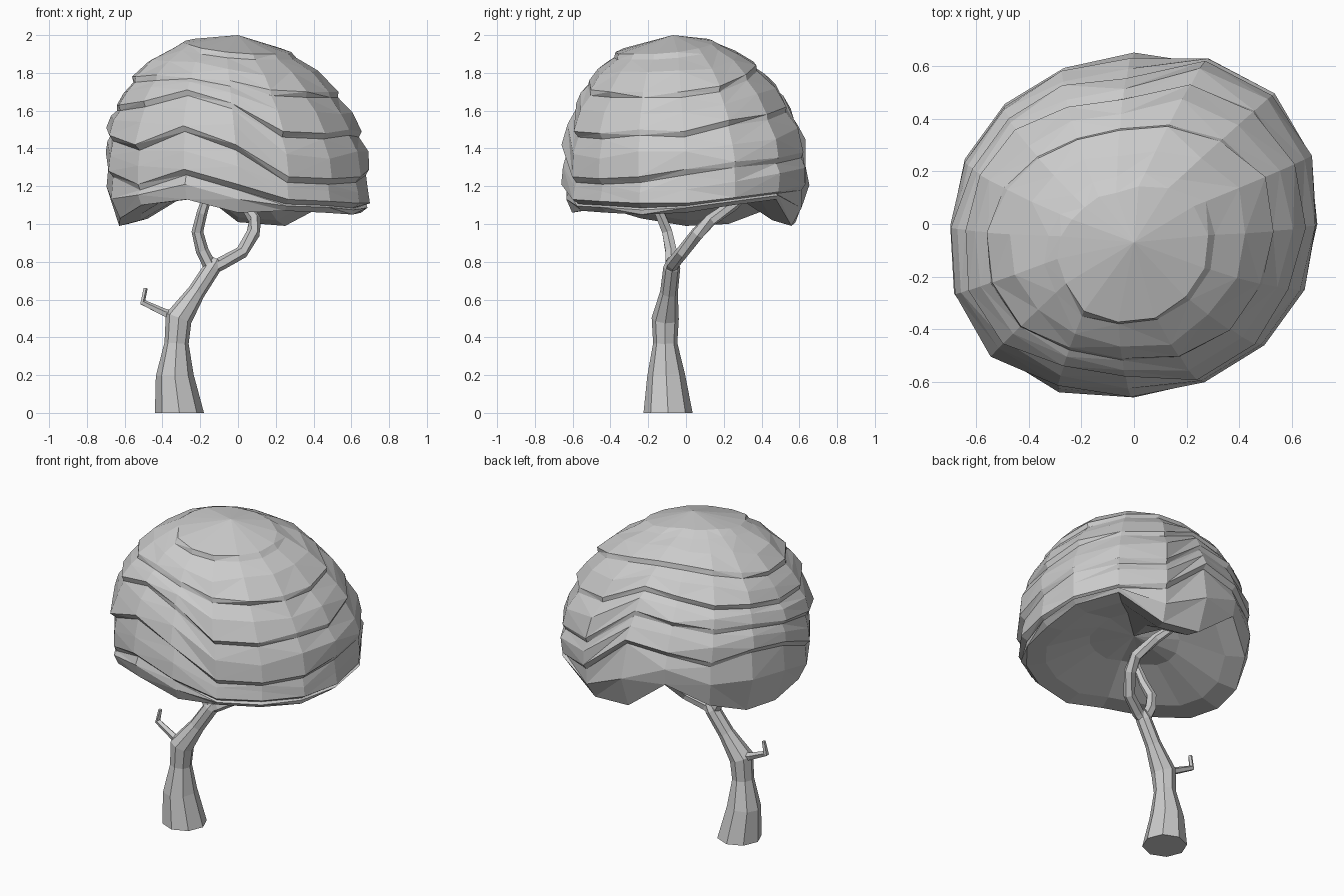
import bpy, bmesh, math, random
from mathutils import Vector

random.seed(4)
if "Cube" in bpy.data.objects:
    bpy.data.objects.remove(bpy.data.objects["Cube"])

grey = bpy.data.materials.new("plain grey")
grey.use_nodes = True
colour = (0.6, 0.6, 0.6, 1)
grey.diffuse_color = colour
grey.node_tree.nodes["Principled BSDF"].inputs["Base Color"].default_value = colour


def finish(bm, name):
    """Turn a bmesh into a flat shaded object."""
    bmesh.ops.recalc_face_normals(bm, faces=bm.faces)
    mesh = bpy.data.meshes.new(name)
    bm.to_mesh(mesh)
    bm.free()
    mesh.materials.append(grey)
    obj = bpy.data.objects.new(name, mesh)
    bpy.context.collection.objects.link(obj)
    return obj


def bridge(bm, low, high):
    """Join two equal rings with triangles of alternating slant."""
    count = len(low)
    for i in range(count):
        j = (i + 1) % count
        a, b, c, d = low[i], low[j], high[j], high[i]
        halves = ((a, b, c), (a, c, d)) if i % 2 else ((a, b, d), (b, c, d))
        for tri in halves:
            bm.faces.new(tri)


def cap(bm, ring, centre):
    """Close a ring with a fan of triangles."""
    tip = bm.verts.new(centre)
    for a, b in zip(ring, ring[1:] + ring[:1]):
        bm.faces.new((a, b, tip))


def tube(name, path, sides=7):
    """Sweep a faceted tube along (x, y, z, radius) points."""
    bm = bmesh.new()
    points = [Vector(p[:3]) for p in path]
    rings = []
    for k, centre in enumerate(points):
        along = points[min(k + 1, len(points) - 1)] - points[max(k - 1, 0)]
        if centre.z == 0:
            along = Vector((0, 0, 1))
        along.normalize()
        side = Vector((0, 1, 0)).cross(along).normalized()
        other = along.cross(side)
        ring = []
        for i in range(sides):
            t = math.tau * i / sides
            ring.append(bm.verts.new(centre + path[k][3] * (side * math.cos(t) + other * math.sin(t))))
        rings.append(ring)
    for low, high in zip(rings, rings[1:]):
        for i in range(sides):
            j = (i + 1) % sides
            bm.faces.new((low[i], low[j], high[j], high[i]))
    bm.faces.new(rings[0])
    bm.faces.new(rings[-1])
    return finish(bm, name)


# Trunk, forked branches and broken twig
tube("trunk", [(-.31, -.095, 0, .13), (-.335, -.105, .2, .1), (-.325, -.11, .37, .064),
               (-.315, -.11, .5, .072), (-.22, -.09, .64, .047), (-.135, -.075, .77, .045),
               (-.11, -.07, .81, .03)], 8)
tube("left_branch", [(-.14, -.075, .76, .035), (-.19, -.08, .86, .034), (-.215, -.1, .96, .031),
                     (-.19, -.14, 1.06, .028), (-.13, -.18, 1.25, .02)], 6)
tube("right_branch", [(-.15, -.08, .76, .035), (-.09, -.07, .79, .035), (.02, -.02, .85, .034),
                      (.08, .06, .95, .036), (.09, .13, 1.02, .034), (.04, .25, 1.1, .03),
                      (-.06, .35, 1.2, .02)], 6)
tube("twig", [(-.3, -.11, .5, .035), (-.39, -.1, .53, .022), (-.505, -.085, .585, .018),
              (-.49, -.08, .66, .012)], 5)

# Heights of the wavy layer edges, in hundredths, anticlockwise from the +x side
SIDES = 16
edges = [
    (106, 110, 113, 99, 101, 121, 108, 100, 99, 103, 110, 113, 106, 107, 106, 105),
    (111, 114, 117, 121, 145, 142, 136, 141, 138, 128, 121, 129, 121, 113, 112, 111),
    (129, 133, 135, 138, 161, 159, 155, 155, 151, 147, 142, 152, 142, 125, 124, 125),
    (149, 155, 158, 162, 174, 172, 168, 166, 163, 163, 165, 171, 164, 149, 148, 150),
    (170, 173, 179, 184, 186, 186, 184, 181, 178, 178, 179, 180, 176, 171, 170, 170),
    (191, 193, 195, 197, 198, 198, 198, 198, 197, 196, 195, 193, 191, 190, 190, 190),
]


def dome(i, z, offset):
    """Point on the rounded canopy at side i and height z, pushed outward by offset."""
    t = math.tau * i / SIDES
    if z > 1.3:
        r = math.sqrt(1 - ((z - 1.3) / .7) ** 1.9)
    else:
        r = math.sqrt(1 - ((1.3 - z) / .56) ** 3)
    diagonal = math.sin(2 * t)
    r *= 1 + .045 * diagonal + .035 * abs(diagonal)
    lean = max(0, z - 1.3)
    x = (.69 * r + offset) * math.cos(t) - .1 * lean
    y = (.64 * r + offset) * math.sin(t) - .07 * lean
    return Vector((x, y, z))


def ring_at(bm, heights, offset, wobble):
    return [bm.verts.new(dome(i, z, offset + random.uniform(-wobble, wobble)))
            for i, z in enumerate(heights)]


# Canopy: overlapping leaf layers, each lip stepping out over the one below
bm = bmesh.new()
levels = [[h / 100 for h in row] for row in edges]
rim = below = ring_at(bm, levels[0], -.005, .01)
for lips, above in zip(levels, levels[1:]):
    middle = [a + (b - a) * random.uniform(.4, .55) for a, b in zip(lips, above)]
    body = ring_at(bm, middle, .008, .008)
    tucked = ring_at(bm, [max(b - .03, m + .01) for b, m in zip(above, middle)], -.01, .005)
    lip = ring_at(bm, above, .014, .01)
    for ring in (body, tucked, lip):
        bridge(bm, below, ring)
        below = ring
cap(bm, below, (0, -.07, 2))

# Hollow underside
for scale, rise in ((.82, .01), (.5, .11)):
    inner = [bm.verts.new((v.co.x * scale, v.co.y * scale, v.co.z * scale + (1 - scale) * 1.1 + rise))
             for v in rim]
    bridge(bm, inner, rim)
    rim = inner
cap(bm, rim, (0, 0, 1.24))
finish(bm, "canopy")
